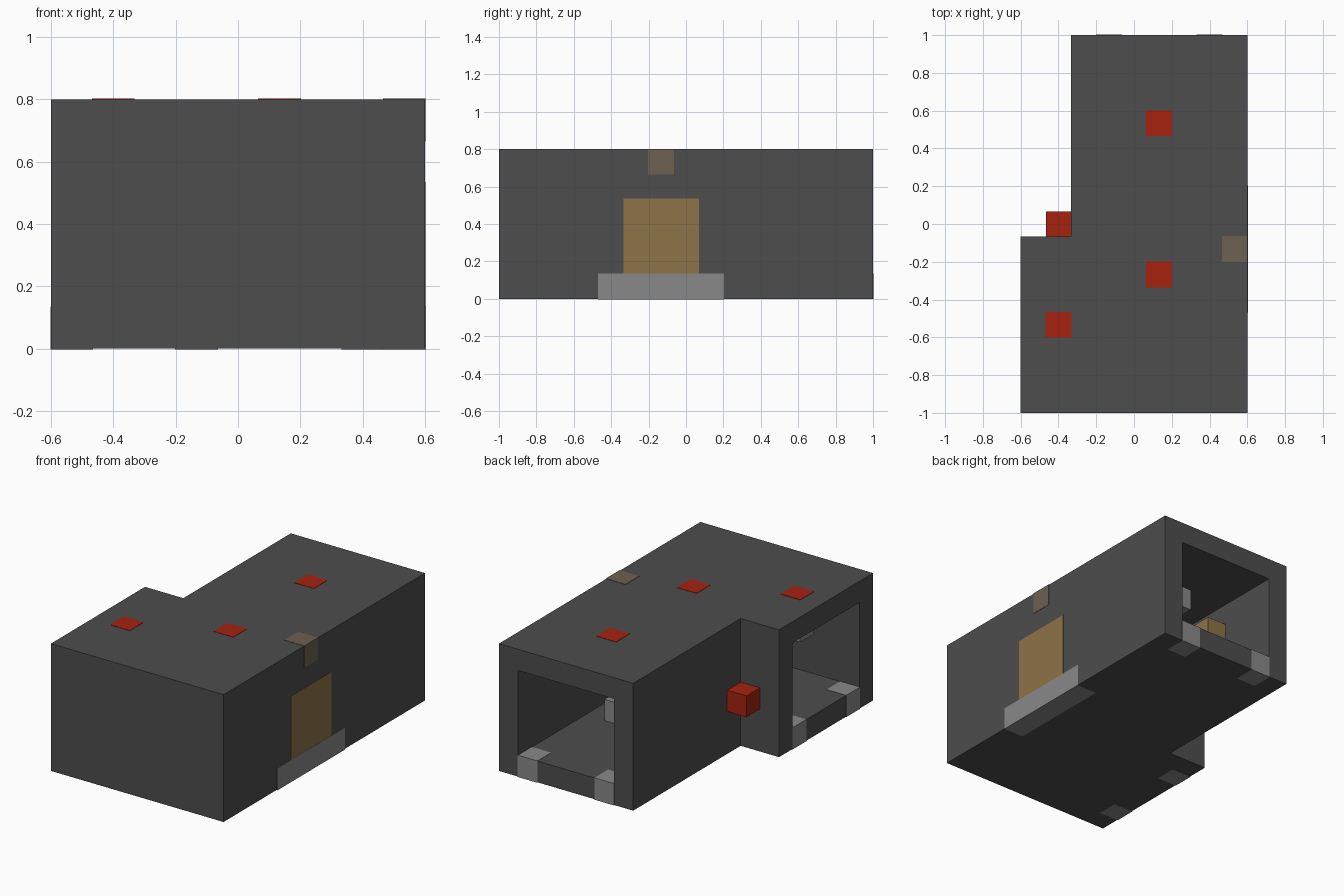
import bpy, bmesh
from mathutils import Vector

cube = bpy.data.objects.get("Cube")
if cube:
    bpy.data.objects.remove(cube)

U = 2 / 15                       # one block of the building grid
ORIGIN = Vector((4.5, 7.5, 0))   # grid point that lies at the centre
FLUSH = 0.002                    # how far inlaid blocks stand proud


def material(name, rgb):
    mat = bpy.data.materials.new(name)
    mat.use_nodes = True
    mat.diffuse_color = (*rgb, 1)
    mat.node_tree.nodes["Principled BSDF"].inputs["Base Color"].default_value = (*rgb, 1)
    return mat


DARK = material("dark_grey", (0.075, 0.075, 0.075))
LIGHT = material("light_grey", (0.25, 0.25, 0.25))
RED = material("red", (0.38, 0.016, 0.005))
WOOD = material("wood", (0.27, 0.17, 0.065))
LAMP = material("dull_beige", (0.15, 0.117, 0.08))


def prism(name, outline, z0, z1, mat, grow=0.0):
    """Extrude a grid outline between two grid heights."""
    bm = bmesh.new()
    verts = [bm.verts.new((Vector((x, y, z0)) - ORIGIN) * U) for x, y in outline]
    face = bm.faces.new(verts)
    ext = bmesh.ops.extrude_face_region(bm, geom=[face])
    top = [v for v in ext["geom"] if isinstance(v, bmesh.types.BMVert)]
    bmesh.ops.translate(bm, verts=top, vec=(0, 0, (z1 - z0) * U))
    bmesh.ops.recalc_face_normals(bm, faces=bm.faces)
    if grow:
        mid = sum((v.co for v in bm.verts), Vector()) / len(bm.verts)
        for v in bm.verts:
            v.co += Vector([grow if d > 0 else -grow for d in v.co - mid])
    mesh = bpy.data.meshes.new(name)
    bm.to_mesh(mesh)
    bm.free()
    mesh.materials.append(mat)
    obj = bpy.data.objects.new(name, mesh)
    bpy.context.collection.objects.link(obj)
    return obj


def block(name, xs, ys, zs, mat, grow=0.0):
    (x0, x1), (y0, y1) = xs, ys
    return prism(name, [(x0, y0), (x1, y0), (x1, y1), (x0, y1)], *zs, mat, grow)


# L-shaped shell with an L-shaped passage through it
shell = prism("shell", [(0, 0), (9, 0), (9, 15), (2, 15), (2, 7), (0, 7)], 0, 6, DARK)
cutter = prism("passage_cutter",
               [(-1, 1), (8, 1), (8, 16), (3, 16), (3, 6), (-1, 6)], 1, 5, DARK)
cutter.hide_render = True
cut = shell.modifiers.new("passage", 'BOOLEAN')
cut.operation, cut.solver, cut.object = 'DIFFERENCE', 'EXACT', cutter
bpy.context.view_layer.objects.active = shell
bpy.ops.object.modifier_apply(modifier=cut.name)
bpy.data.objects.remove(cutter)

# Door, its step and the lamp above it
block("door", (8, 9), (5, 8), (1, 4), WOOD, FLUSH)
block("door_step", (8, 9), (4, 9), (0, 1), LIGHT, FLUSH * 1.5)
block("door_lamp", (8, 9), (6, 7), (5, 6), LAMP, FLUSH)

# Threshold blocks at the corners of both openings
for i, x in enumerate((3, 7)):
    block(f"back_threshold_{i}", (x, x + 1), (14, 15), (0, 1), LIGHT, FLUSH)
for i, y in enumerate((1, 5)):
    block(f"right_threshold_{i}", (0, 1), (y, y + 1), (0, 1), LIGHT, FLUSH)

# Roof signals, each with a block hanging under the ceiling
for i, (x, y) in enumerate(((1, 3), (5, 5), (5, 11))):
    block(f"roof_signal_{i}", (x, x + 1), (y, y + 1), (5.5, 6), RED, FLUSH)
    block(f"ceiling_block_{i}", (x, x + 1), (y, y + 1), (4, 5), LIGHT)

# Red block in the outer corner, and the furniture inside
block("corner_signal", (1, 2), (7, 8), (2, 3), RED)
block("cupboard", (3, 4), (9, 12), (1, 4), WOOD)
block("floor_block", (6, 7), (9, 10), (1, 2), LIGHT)
